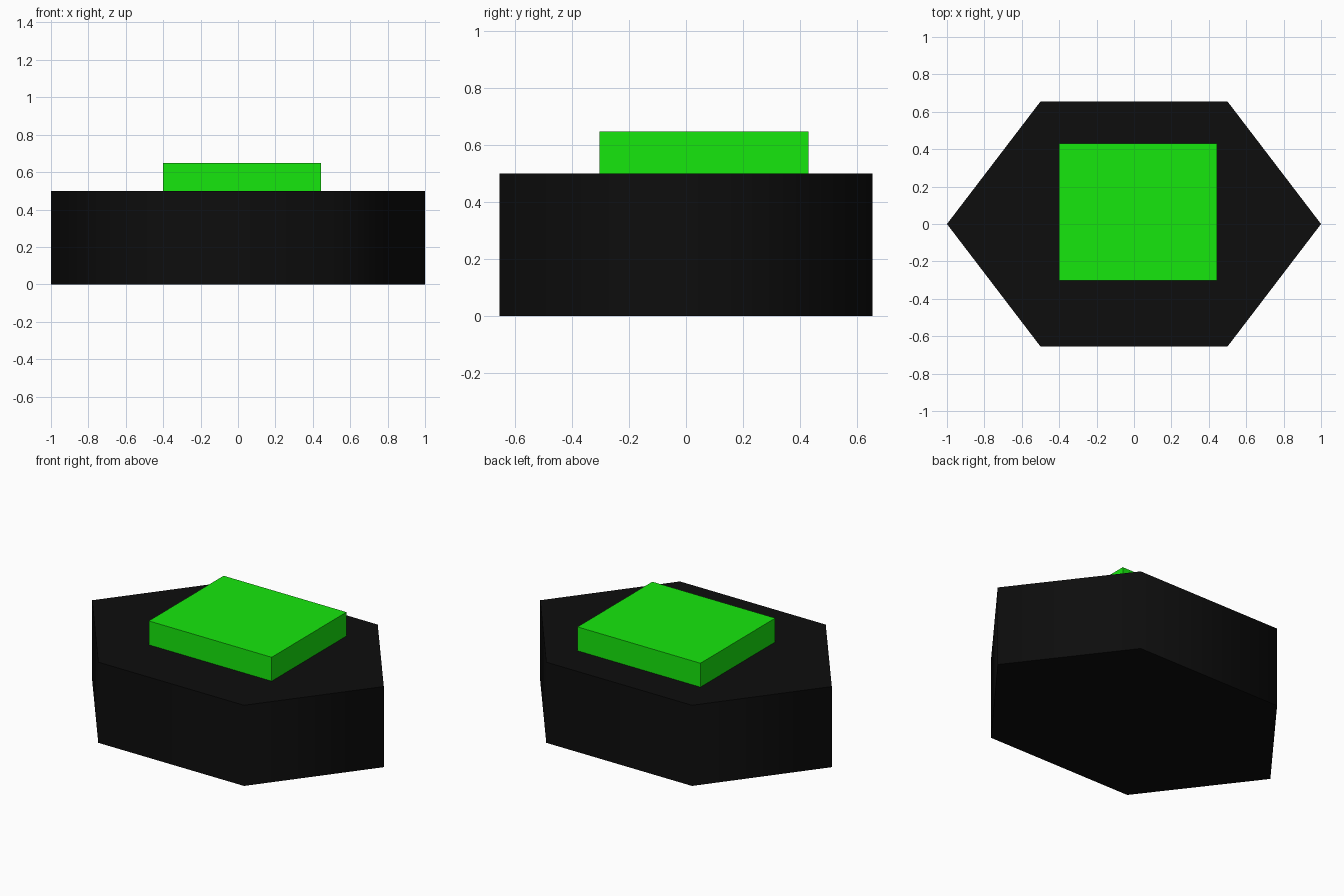
import bpy
import math

if "Cube" in bpy.data.objects:
    bpy.data.objects.remove(bpy.data.objects["Cube"])


def paint(obj, name, colour):
    mat = bpy.data.materials.new(name)
    mat.diffuse_color = colour
    mat.use_nodes = True
    mat.node_tree.nodes["Principled BSDF"].inputs["Base Color"].default_value = mat.diffuse_color
    obj.data.materials.append(mat)


# Six-sided base with softly shaded side walls and crisp rims
bpy.ops.mesh.primitive_cylinder_add(vertices=6, radius=1, depth=0.5,
                                    location=(0, 0, 0.25),
                                    rotation=(0, 0, math.pi / 2))
base = bpy.context.object
base.name = "hexagonal_base"
bpy.ops.object.transform_apply(location=False, rotation=True, scale=False)
base.scale.y = 0.655 / math.sin(math.pi / 3)
bpy.ops.object.transform_apply(location=False, rotation=False, scale=True)
bpy.ops.object.shade_smooth_by_angle(angle=math.radians(80))
paint(base, "black", (0.004, 0.004, 0.004, 1))

# Raised slab, slightly off centre, resting on the base
x0, x1, y0, y1, z0, z1 = -0.40, 0.443, -0.303, 0.43, 0.50, 0.648
bpy.ops.mesh.primitive_cube_add(
    size=1, location=((x0 + x1) / 2, (y0 + y1) / 2, (z0 + z1) / 2))
slab = bpy.context.object
slab.name = "top_slab"
slab.scale = (x1 - x0, y1 - y0, z1 - z0)
bpy.ops.object.transform_apply(location=False, rotation=False, scale=True)
paint(slab, "green", (0.008, 0.8, 0.004, 1))
